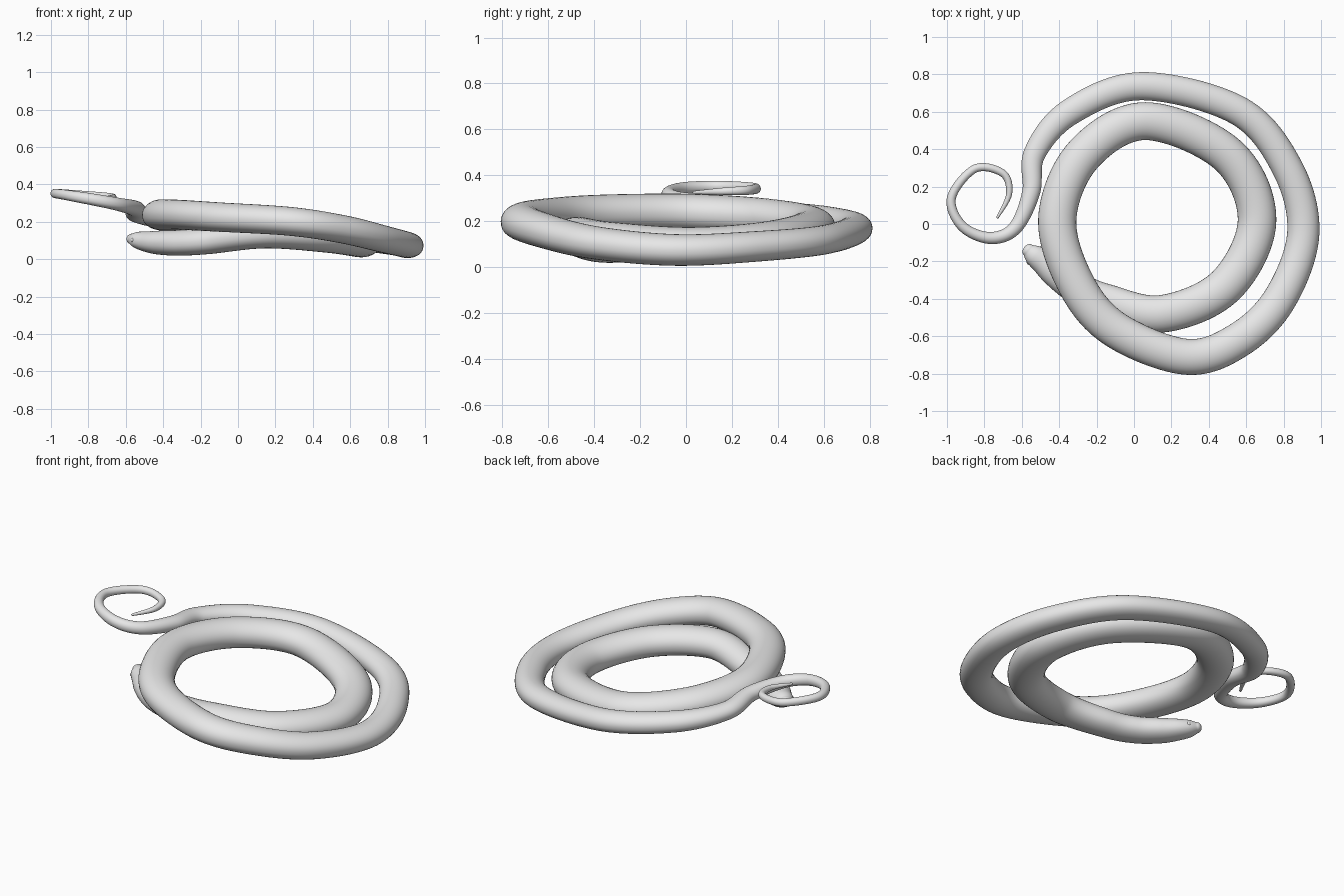
import bpy, bmesh, math
from mathutils import Vector

if "Cube" in bpy.data.objects:
    bpy.data.objects.remove(bpy.data.objects["Cube"])

# Centre line of the snake, snout to tail tip: x, y, z, half width
PATH = [
    (-.565, -.14, .108, .036), (-.535, -.165, .102, .056), (-.48, -.205, .093, .070),
    (-.41, -.265, .088, .081), (-.30, -.345, .088, .086), (-.15, -.41, .10, .090),
    (.15, -.48, .138, .100), (.49, -.33, .115, .102), (.658, .02, .092, .103),
    (.50, .37, .12, .102), (.06, .55, .175, .101), (-.27, .37, .215, .102),
    (-.41, .03, .237, .102), (-.31, -.32, .237, .100), (-.10, -.565, .225, .098),
    (.28, -.71, .202, .096), (.56, -.62, .160, .094), (.78, -.40, .107, .090),
    (.905, -.05, .075, .086), (.82, .30, .090, .083), (.56, .605, .12, .079),
    (.04, .737, .172, .075), (-.34, .60, .21, .071), (-.53, .38, .24, .059),
    (-.55, .17, .27, .048), (-.635, -.02, .292, .037), (-.77, -.075, .318, .032),
    (-.92, -.01, .343, .027), (-.976, .14, .352, .024), (-.85, .296, .345, .022),
    (-.70, .27, .335, .020), (-.668, .16, .33, .016), (-.73, .035, .325, .007),
]
SIDES, STEPS = 32, 14


def catmull(a, b, c, d, t):
    return tuple(.5 * (2 * q + (r - p) * t + (2 * p - 5 * q + 4 * r - s) * t * t
                       + (3 * q - p - 3 * r + s) * t ** 3)
                 for p, q, r, s in zip(a, b, c, d))


def sample(points):
    ext = [points[0]] + points + [points[-1]]
    out = [catmull(*ext[i:i + 4], k / STEPS)
           for i in range(len(points) - 1) for k in range(STEPS)]
    return out + [points[-1]]


def add_object(name, bm, mat):
    bmesh.ops.recalc_face_normals(bm, faces=bm.faces)
    mesh = bpy.data.meshes.new(name)
    bm.to_mesh(mesh)
    bm.free()
    mesh.materials.append(mat)
    for p in mesh.polygons:
        p.use_smooth = True
    obj = bpy.data.objects.new(name, mesh)
    bpy.context.collection.objects.link(obj)
    return obj


grey = bpy.data.materials.new("light_grey")
grey.diffuse_color = (.8, .8, .8, 1)
grey.use_nodes = True
grey.node_tree.nodes["Principled BSDF"].inputs["Base Color"].default_value = grey.diffuse_color

# Body: slightly flattened tube swept along the path, flatter on the belly
line = sample(PATH)
pos = [Vector(p[:3]) for p in line]
rad = [p[3] for p in line]
n = len(pos)
tan = [(pos[min(i + 1, n - 1)] - pos[max(i - 1, 0)]).normalized() for i in range(n)]

# Rounded ends: extra shrinking rings in front of the snout and behind the tail
rings = []
for k in range(6):
    a = math.radians(6 + 14 * k)
    rings.append((pos[0] - tan[0] * rad[0] * .75 * math.cos(a), tan[0], rad[0] * math.sin(a)))
rings += list(zip(pos, tan, rad))
rings.append((pos[-1] + tan[-1] * .005, tan[-1], rad[-1] * .5))

bm = bmesh.new()
loops = []
for c, t, r in rings:
    side = t.cross(Vector((0, 0, 1))).normalized()
    up = side.cross(t)
    flat = .80 + .2 * max(0, min(1, (.06 - r) / .03)) * (c.x < -.5 and c.z > .2)
    loop = []
    for j in range(SIDES):
        a = math.tau * j / SIDES
        s = math.sin(a)
        h = s if s > 0 else -abs(s) ** .85
        loop.append(bm.verts.new(c + side * r * math.cos(a) + up * r * flat * h))
    loops.append(loop)
for l0, l1 in zip(loops, loops[1:]):
    for j in range(SIDES):
        k = (j + 1) % SIDES
        bm.faces.new((l0[j], l0[k], l1[k], l1[j]))
bm.faces.new(loops[0])
bm.faces.new(loops[-1])
add_object("snake_body", bm, grey)

# Eyes: small beads set into each side of the head
centre = Vector((-.53, -.168, .102))
across = Vector((-.64, -.77, 0)).normalized()
for name, s in (("left_eye", 1), ("right_eye", -1)):
    bm = bmesh.new()
    bmesh.ops.create_uvsphere(bm, u_segments=16, v_segments=10, radius=.012)
    bmesh.ops.translate(bm, verts=bm.verts, vec=centre + across * s * .05)
    add_object(name, bm, grey)
